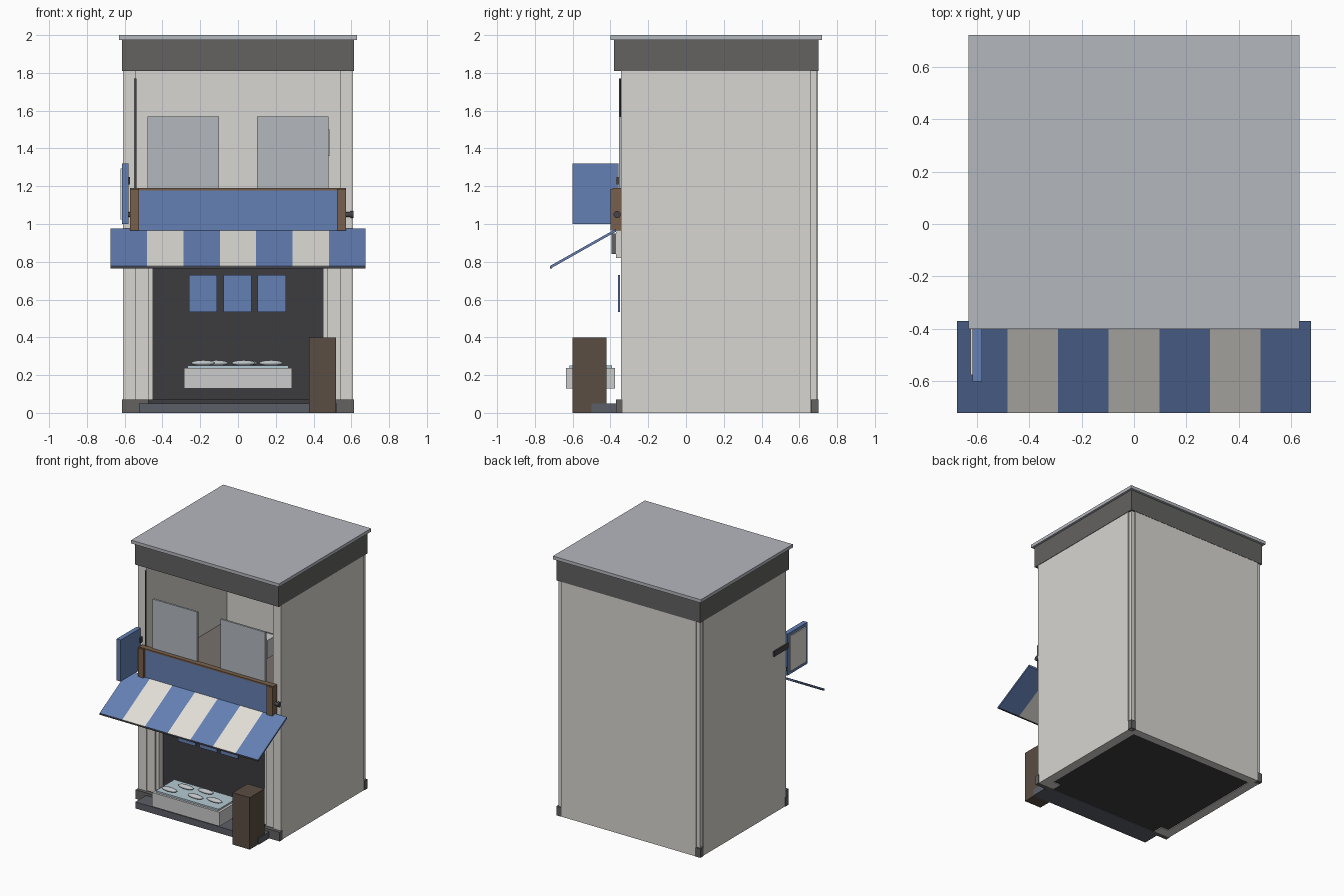
import bpy, bmesh
from mathutils import Matrix

if "Cube" in bpy.data.objects:
    bpy.data.objects.remove(bpy.data.objects["Cube"])


def mat(name, hexcol):
    rgb = [int(hexcol[i:i + 2], 16) / 255 for i in (0, 2, 4)]
    lin = [c / 12.92 if c <= 0.04045 else ((c + 0.055) / 1.055) ** 2.4 for c in rgb]
    m = bpy.data.materials.new(name)
    m.diffuse_color = (*lin, 1)
    m.use_nodes = True
    m.node_tree.nodes["Principled BSDF"].inputs["Base Color"].default_value = m.diffuse_color
    return m


WALL = mat("plaster", "D8D6D1")
DARK = mat("dark_interior", "3C3C40")
TRIM = mat("dark_trim", "636261")
STEP = mat("step_stone", "5C5F68")
ROOF = mat("roof_grey", "B4B7BD")
GLASS = mat("pane_grey", "B4B9BE")
BLUE = mat("cloth_blue", "6480B4")
CREAM = mat("cloth_cream", "E2DFD8")
WOOD = mat("sign_wood", "78604C")
CRATE = mat("dark_wood", "5A4D42")
FLOOR = mat("floor_board", "77716C")
WHITE = mat("case_white", "E0E0DE")
ICE = mat("ice", "B4CAD4")
FISH = mat("fish_silver", "BFC4C8")
METAL = mat("pipe_metal", "45454A")


def finish(bm, name, m):
    bmesh.ops.recalc_face_normals(bm, faces=bm.faces)
    me = bpy.data.meshes.new(name)
    bm.to_mesh(me)
    bm.free()
    me.materials.append(m)
    ob = bpy.data.objects.new(name, me)
    bpy.context.collection.objects.link(ob)
    return ob


def box(name, x, y, z, m):
    bm = bmesh.new()
    c = [(a + b) / 2 for a, b in (x, y, z)]
    s = [b - a for a, b in (x, y, z)]
    bmesh.ops.create_cube(bm, size=1, matrix=Matrix.Translation(c) @ Matrix.Diagonal((*s, 1)))
    return finish(bm, name, m)


def pair(name, x, y, z, m):
    """The same box on the right and left."""
    box(name + "_right", x, y, z, m)
    box(name + "_left", (-x[1], -x[0]), y, z, m)


def prism(name, x, profile, m):
    """A y/z profile extruded along x."""
    bm = bmesh.new()
    f = bm.faces.new([bm.verts.new((x[0], y, z)) for y, z in profile])
    r = bmesh.ops.extrude_face_region(bm, geom=[f])
    bmesh.ops.translate(bm, vec=(x[1] - x[0], 0, 0),
                        verts=[v for v in r["geom"] if isinstance(v, bmesh.types.BMVert)])
    return finish(bm, name, m)


def rod(name, centre, radius, length, axis, m):
    bm = bmesh.new()
    rot = Matrix.Rotation(1.5707963, 4, 'Y') if axis == 'X' else Matrix()
    bmesh.ops.create_cone(bm, cap_ends=True, segments=12, radius1=radius, radius2=radius,
                          depth=length, matrix=Matrix.Translation(centre) @ rot)
    return finish(bm, name, m)


# building shell: walls, recessed back corner posts, plinth blocks
pair("side_wall", (0.54, 0.61), (-0.345, 0.66), (0, 1.82), WALL)
box("back_wall", (-0.575, 0.575), (0.64, 0.70), (0, 1.82), WALL)
pair("back_corner_post", (0.565, 0.602), (0.65, 0.692), (0, 1.82), WALL)
pair("back_plinth", (0.57, 0.614), (0.662, 0.702), (0, 0.07), TRIM)
pair("front_plinth", (0.475, 0.614), (-0.37, -0.335), (0, 0.07), TRIM)

# floors, fascia and roof
box("ground_floor", (-0.545, 0.545), (-0.345, 0.645), (0.005, 0.07), DARK)
box("upper_floor", (-0.545, 0.545), (-0.335, 0.645), (0.95, 1.01), FLOOR)
box("fascia", (-0.613, 0.613), (-0.38, 0.702), (1.81, 1.98), TRIM)
box("roof_slab", (-0.63, 0.63), (-0.40, 0.72), (1.975, 2.0), ROOF)

# shop front: stepped jambs, dark back panel, lintel, step
pair("pilaster", (0.475, 0.545), (-0.335, -0.26), (0, 0.96), WALL)
pair("jamb", (0.45, 0.48), (-0.318, -0.26), (0.07, 0.96), WALL)
box("shop_back_panel", (-0.545, 0.545), (-0.27, -0.24), (0.06, 0.96), DARK)
box("lintel", (-0.54, 0.54), (-0.37, -0.33), (0.82, 0.965), WALL)
box("awning_housing", (-0.54, 0.54), (-0.395, -0.365), (0.84, 0.95), TRIM)
box("front_step", (-0.525, 0.525), (-0.50, -0.34), (0, 0.05), STEP)

# upper windows, cooling unit and drainpipe
pair("window_pane", (0.10, 0.48), (-0.355, -0.34), (1.0, 1.57), GLASS)
box("cooling_unit", (0.26, 0.485), (-0.335, -0.23), (1.36, 1.50), WHITE)
rod("drainpipe", (-0.543, -0.35, 1.39), 0.005, 0.76, 'Z', METAL)

# striped awning with front bar
n, half = 7, 0.675
for i in range(n):
    x0 = -half + i * 2 * half / n
    prism(f"awning_stripe_{i + 1}", (x0, x0 + 2 * half / n),
          [(-0.37, 0.975), (-0.72, 0.778), (-0.714, 0.766), (-0.37, 0.96)],
          CREAM if i % 2 else BLUE)
box("awning_bar", (-half, half), (-0.72, -0.71), (0.765, 0.776), METAL)

# main sign board, wooden posts, top rail and end rods
box("sign_board", (-0.53, 0.53), (-0.385, -0.345), (0.965, 1.182), BLUE)
pair("sign_post", (0.525, 0.573), (-0.40, -0.343), (0.965, 1.185), WOOD)
box("sign_top_rail", (-0.573, 0.573), (-0.39, -0.345), (1.178, 1.19), WOOD)
for side, name in ((1, "right"), (-1, "left")):
    rod(f"sign_rod_{name}", (side * 0.585, -0.365, 1.05), 0.014, 0.05, 'X', METAL)
    rod(f"sign_rod_cap_{name}", (side * 0.603, -0.365, 1.05), 0.019, 0.016, 'X', METAL)

# projecting side sign and bracket
box("side_sign", (-0.615, -0.58), (-0.60, -0.357), (1.0, 1.32), BLUE)
box("side_sign_panel", (-0.623, -0.61), (-0.575, -0.382), (1.025, 1.295), CREAM)
box("side_sign_bracket", (-0.62, -0.573), (-0.37, -0.19), (1.21, 1.25), METAL)

# hanging door curtains
for i in range(3):
    x0 = -0.26 + i * 0.182
    box(f"door_curtain_{i + 1}", (x0, x0 + 0.15), (-0.36, -0.35), (0.535, 0.73), BLUE)

# display case with ice and fish
box("display_case", (-0.287, 0.287), (-0.635, -0.375), (0.13, 0.238), WHITE)
box("ice_bed", (-0.268, 0.268), (-0.618, -0.392), (0.23, 0.25), ICE)
for i, (fx, fy) in enumerate([(-0.185, -0.57), (-0.115, -0.47), (0.03, -0.56),
                              (0.175, -0.535), (0.04, -0.45)]):
    bm = bmesh.new()
    bmesh.ops.create_uvsphere(bm, u_segments=14, v_segments=8, radius=1,
                              matrix=Matrix.Translation((fx, fy, 0.264))
                              @ Matrix.Diagonal((0.065, 0.024, 0.015, 1)))
    for f in bm.faces:
        f.smooth = True
    finish(bm, f"fish_{i + 1}", FISH)

# wooden crate by the entrance
box("wooden_crate", (0.375, 0.52), (-0.60, -0.42), (0, 0.40), CRATE)
